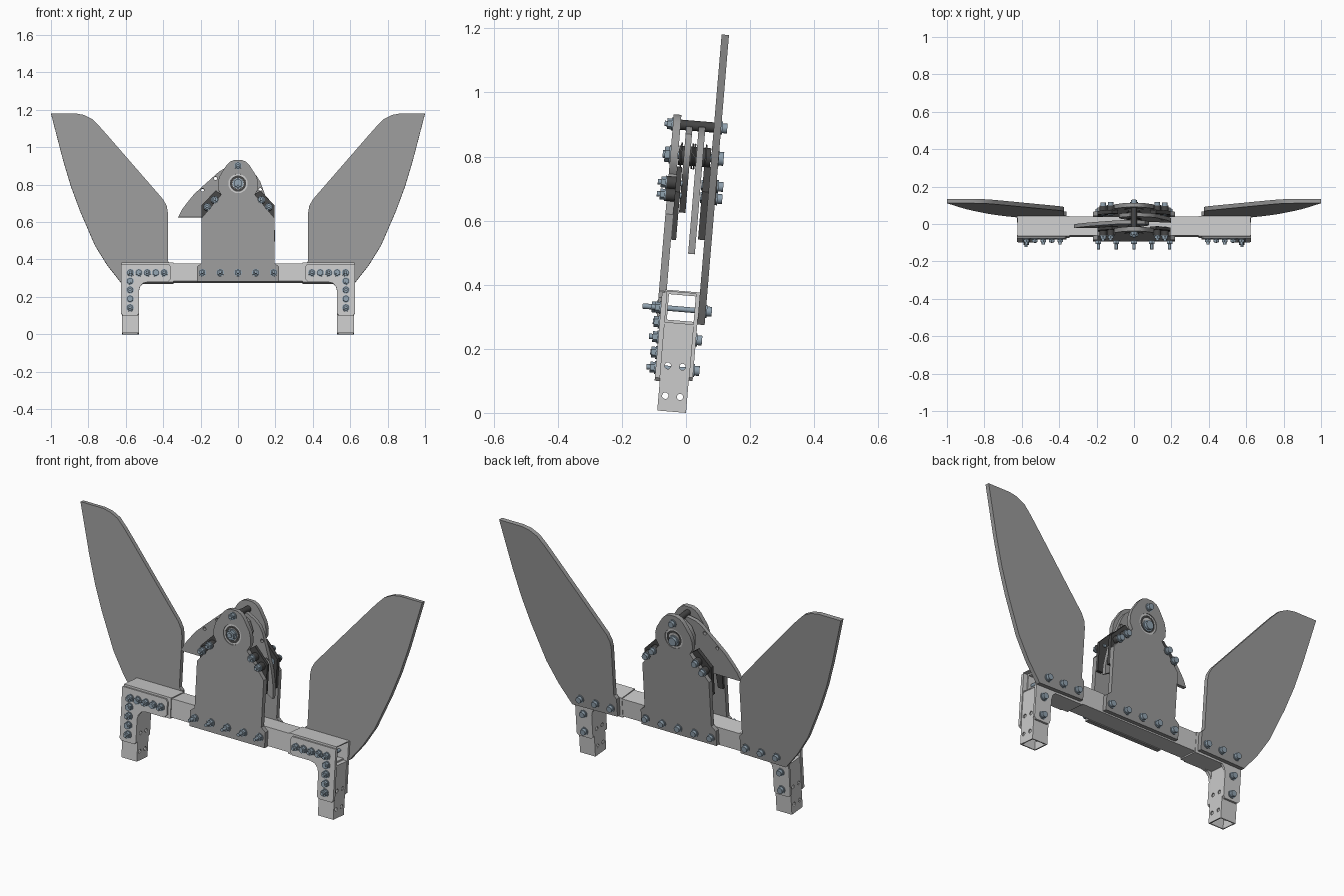
import bpy, bmesh, math
from mathutils import Matrix

if "Cube" in bpy.data.objects:
    bpy.data.objects.remove(bpy.data.objects["Cube"])

TILT = math.radians(4.8)
S, C = math.sin(TILT), math.cos(TILT)
LEAN = Matrix.Rotation(-TILT, 4, 'X')      # whole model leans back


def material(name, col):
    m = bpy.data.materials.new(name)
    m.diffuse_color = (*col, 1)
    m.use_nodes = True
    m.node_tree.nodes["Principled BSDF"].inputs["Base Color"].default_value = m.diffuse_color
    return m


PLATE = material("plate_grey", (0.32, 0.32, 0.32))
DARK = material("dark_rubber", (0.06, 0.06, 0.06))
STEEL = material("bolt_steel", (0.28, 0.36, 0.43))


def up(z, v):
    """Height along the leaning body for a front-view height z at depth v."""
    return (z + v * S) / C


def finish(name, bm, mat=None):
    bmesh.ops.recalc_face_normals(bm, faces=bm.faces)
    me = bpy.data.meshes.new(name)
    bm.to_mesh(me)
    bm.free()
    me.transform(LEAN)
    me.shade_smooth()
    me.set_sharp_from_angle(angle=math.radians(31))
    if mat:
        me.materials.append(mat)
    ob = bpy.data.objects.new(name, me)
    bpy.context.collection.objects.link(ob)
    return ob


def solid(name, loops, lo, hi, axis, mat=None):
    """Extrude an outline (further loops are holes) from lo to hi along an axis."""
    cu = bpy.data.curves.new(name, 'CURVE')
    cu.dimensions, cu.fill_mode, cu.extrude = '2D', 'BOTH', (hi - lo) / 2
    for pts in loops:
        sp = cu.splines.new('POLY')
        sp.points.add(len(pts) - 1)
        for p, (a, b) in zip(sp.points, pts):
            p.co = (a, b, 0, 1)
        sp.use_cyclic_u = True
    tmp = bpy.data.objects.new(name + "_curve", cu)
    me = bpy.data.meshes.new_from_object(tmp)
    bm = bmesh.new()
    bm.from_mesh(me)
    for v in bm.verts:
        a, b, t = v.co
        t += (lo + hi) / 2
        v.co = {'X': (t, a, b), 'Y': (a, t, b), 'Z': (a, b, t)}[axis]
    bmesh.ops.remove_doubles(bm, verts=bm.verts, dist=1e-5)
    bpy.data.objects.remove(tmp)
    bpy.data.curves.remove(cu)
    bpy.data.meshes.remove(me)
    return finish(name, bm, mat)


def plate(name, pts, v0, v1, mat=PLATE, holes=()):
    """Upright sheet whose outline is given in front-view x, z."""
    vm = (v0 + v1) / 2
    return solid(name, [[(x, up(z, vm)) for x, z in pts]] +
                 [[(x, up(z, vm)) for x, z in h] for h in holes], v0, v1, 'Y', mat)


def rect(a0, a1, b0, b1):
    return [(a0, b0), (a1, b0), (a1, b1), (a0, b1)]


def circle(x, y, r, n=24):
    return [(x + r * math.cos(i * math.tau / n), y + r * math.sin(i * math.tau / n)) for i in range(n)]


def add_cyl(bm, x, w, v0, v1, r, n=16):
    mat = Matrix.Translation((x, (v0 + v1) / 2, w)) @ Matrix.Rotation(math.pi / 2, 4, 'X')
    bmesh.ops.create_cone(bm, cap_ends=True, segments=n, radius1=r, radius2=r,
                          depth=v1 - v0, matrix=mat)


def rod(name, x, w, v0, v1, r, mat):
    bm = bmesh.new()
    add_cyl(bm, x, w, v0, v1, r, 24)
    return finish(name, bm, mat)


def bolt(name, x, w, tip, front, end, head=None, r=0.017):
    """Shaft tip..end, washer and nut in front of `front`, head behind `head`."""
    bm = bmesh.new()
    add_cyl(bm, x, w, tip, end, r * 0.5, 12)
    add_cyl(bm, x, w, front - 0.004, front, r * 1.2)
    add_cyl(bm, x, w, front - 0.018, front - 0.004, r, 6)
    if head is not None:
        add_cyl(bm, x, w, head, head + 0.004, r * 1.2)
        add_cyl(bm, x, w, head + 0.004, head + 0.019, r * 0.9)
    return finish(name, bm, STEEL)


def flip(pts, s):
    return [(s * a, b) for a, b in pts]


# Cross beam
solid("cross_beam", [rect(-0.092, 0.01, 0.277, 0.373), rect(-0.084, 0.002, 0.285, 0.365)],
      -0.6, 0.6, 'X')

wing = [(0.36, 0.28), (0.36, 0.375), (0.375, 0.39), (0.375, 0.65), (0.381, 0.685), (0.40, 0.72),
        (0.70, 1.065), (0.74, 1.11), (0.78, 1.15), (0.825, 1.172), (0.87, 1.18), (1.0, 1.18),
        (0.935, 0.93), (0.893, 0.79), (0.845, 0.66), (0.765, 0.475), (0.70, 0.37), (0.625, 0.275)]
ell = [(0.37, 0.375), (0.625, 0.375), (0.625, 0.11), (0.615, 0.10), (0.54, 0.10), (0.53, 0.11),
       (0.53, 0.23), (0.524, 0.254), (0.507, 0.273), (0.48, 0.28), (0.375, 0.28), (0.36, 0.295),
       (0.36, 0.36)]
pad = [(0.085, 0.745), (0.118, 0.768), (0.195, 0.69), (0.195, 0.54), (0.165, 0.54), (0.155, 0.64)]

for s, side in ((-1, "left"), (1, "right")):
    # Large side fins
    plate(f"fin_{side}", flip(wing, s), 0.012, 0.035)
    # Sleeve and corner brackets
    x0, x1 = sorted((s * 0.345, s * 0.622))
    solid(f"beam_sleeve_{side}", [rect(-0.097, 0.012, 0.271, 0.378),
                                  rect(-0.092, 0.01, 0.277, 0.373)], x0, x1, 'X')
    plate(f"corner_bracket_front_{side}", flip(ell, s), -0.106, -0.09, None)
    plate(f"corner_bracket_back_{side}", flip(ell, s), 0.0, 0.012, None)
    # Hollow leg: drilled side walls, plain front and back walls
    holes = [circle(v, w, 0.01, 16) for v in (-0.069, -0.023) for w in (0.048, 0.142)]
    for k, a in (("inner", 0.53), ("outer", 0.614)):
        b0, b1 = sorted((s * a, s * (a + 0.006)))
        solid(f"leg_{k}_wall_{side}", [rect(-0.09, 0, 0, 0.274)] + holes, b0, b1, 'X')
    b0, b1 = sorted((s * 0.535, s * 0.615))
    for k, a in (("front", -0.09), ("back", -0.006)):
        solid(f"leg_{k}_wall_{side}", [rect(b0, b1, 0, 0.274)], a, a + 0.006, 'Y')
    # Bracket bolts: every other one runs right through
    for i, x in enumerate((0.395, 0.44, 0.485, 0.53, 0.575)):
        long = i % 2 == 0
        bolt(f"fin_bolt_{side}_{i}", s * x, up(0.33, -0.12), -0.137 if long else -0.127, -0.106,
             0.04 if long else -0.085, 0.035 if long else None)
    for i, z in enumerate((0.285, 0.238, 0.19, 0.143)):
        long = i % 2 == 1
        bolt(f"leg_bolt_{side}_{i}", s * 0.577, up(z, -0.12), -0.135 if long else -0.127, -0.106,
             0.015 if long else -0.085, 0.012 if long else None)
    # Dark stop pads on the shoulders, inside each centre plate
    plate(f"stop_pad_front_{side}", flip(pad, s), -0.092, -0.076, DARK)
    plate(f"stop_pad_back_{side}", flip(pad, s), -0.008, 0.012, DARK)
    for i, (x, z) in enumerate(((0.125, 0.718), (0.165, 0.68))):
        w = up(z, -0.1)
        rod(f"pad_spacer_front_{side}_{i}", s * x, w, -0.12, -0.09, 0.02, DARK)
        bolt(f"pad_bolt_front_{side}_{i}", s * x, w, -0.148, -0.12, -0.07)
        rod(f"pad_spacer_back_{side}_{i}", s * x, w, 0.0, 0.038, 0.02, DARK)
        bolt(f"pad_bolt_back_{side}_{i}", s * x, w, -0.012, 0.006, 0.05, 0.038)

# Centre plates with bearing holes
half = [(0.22, 0.28), (0.22, 0.36), (0.195, 0.38), (0.195, 0.62), (0.09, 0.745), (0.108, 0.775),
        (0.108, 0.81), (0.098, 0.845), (0.06, 0.905), (0.042, 0.922), (0.02, 0.931)]
outline = half + [(-x, z) for x, z in reversed(half)]
for name, v0, v1 in (("front", -0.116, -0.092), ("back", 0.012, 0.035)):
    plate(f"centre_plate_{name}", outline, v0, v1, holes=[circle(0, 0.805, 0.052)])
    for k, ro, ri, d, m in (("outer", 0.052, 0.043, 0.004, None), ("seal", 0.043, 0.031, 0.006, DARK),
                            ("inner", 0.031, 0.018, 0.003, None)):
        plate(f"bearing_{k}_{name}", circle(0, 0.805, ro), v0 + d, v1 - d, m,
              [circle(0, 0.805, ri)])
for i in range(5):
    bolt(f"centre_bolt_{i}", (i - 2) * 0.095, up(0.33, -0.12), -0.163, -0.116, 0.04, 0.035)

# Pivot axle, hub rings and upper spacer
pivot = up(0.805, -0.1)
rod("pivot_hub", 0, pivot, -0.09, 0.01, 0.03, DARK)
for i, v in enumerate((-0.085, -0.05, -0.043, -0.008)):
    rod(f"hub_washer_{i}", 0, pivot, v, v + 0.005, 0.04, DARK)
bolt("pivot_bolt", 0, pivot, -0.14, -0.116, 0.04, 0.032, 0.024)
top = up(0.90, -0.1)
rod("upper_spacer", 0, top, -0.092, 0.012, 0.016, DARK)
bolt("upper_bolt", 0, top, -0.142, -0.116, 0.04, 0.035)

# Two swinging blades on the pivot
blade = [(0.32, -0.18), (0.30, -0.14), (0.27, -0.10), (0.235, -0.057), (0.195, -0.02),
         (0.10, 0.065), (0.07, 0.082), (0.03, 0.09), (-0.02, 0.088), (-0.06, 0.065),
         (-0.08, 0.02), (-0.075, -0.03), (-0.05, -0.07), (0.02, -0.12), (0.12, -0.18)]
drill = [circle(0.19, -0.035, 0.009, 12), circle(0.12, 0.028, 0.009, 12)]


def swing(pts, s, deg):
    c, n = math.cos(math.radians(deg)), math.sin(math.radians(deg))
    return [(s * (x * c - z * n), 0.805 + x * n + z * c) for x, z in pts]


for name, s, deg, v0, v1 in (("front", -1, 0, -0.074, -0.054), ("back", 1, -28, -0.035, -0.014)):
    plate(f"blade_{name}", swing(blade, s, deg), v0, v1,
          holes=[swing(h, s, deg) for h in drill])
